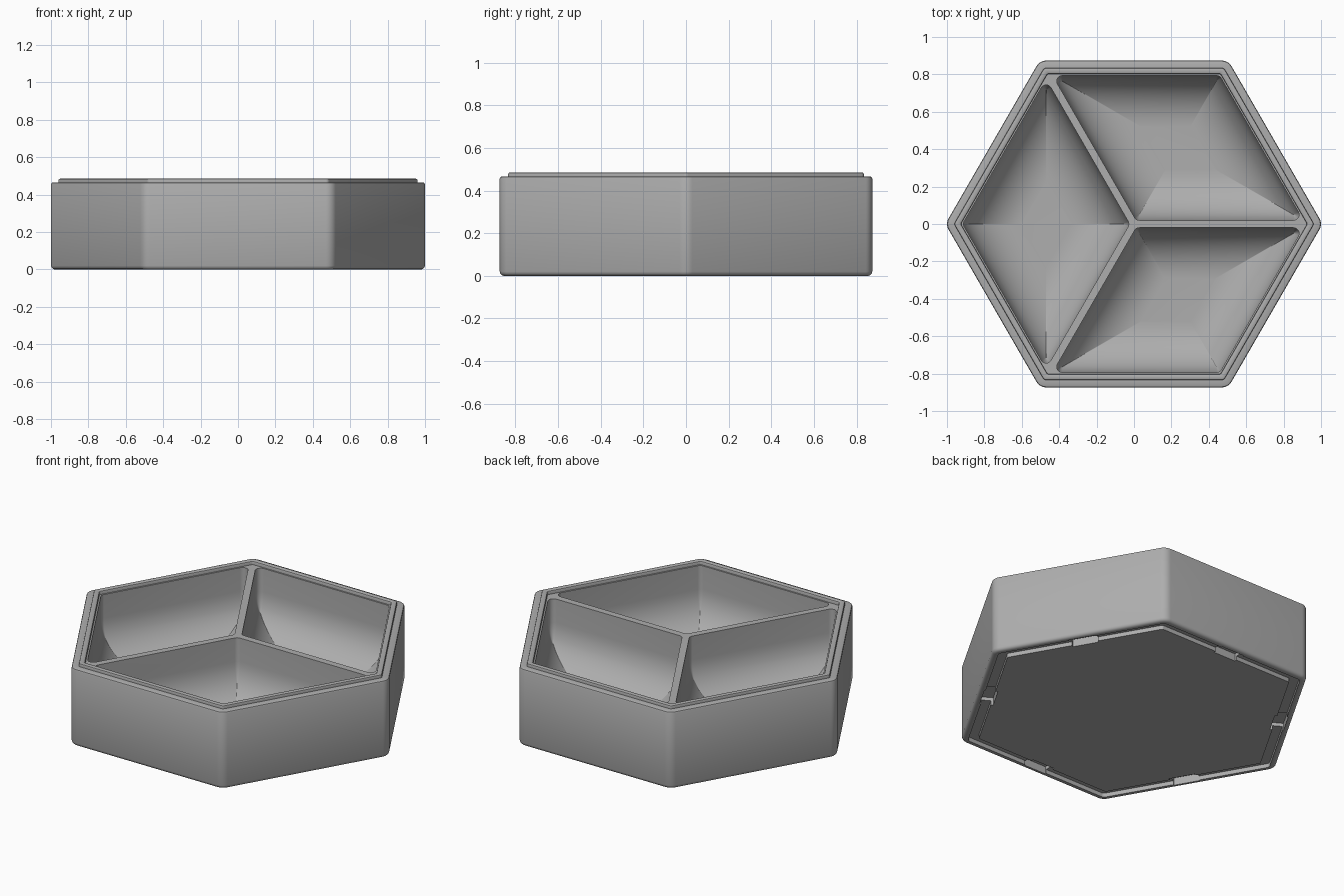
import bpy, bmesh, math
from mathutils import Vector

if "Cube" in bpy.data.objects:
    bpy.data.objects.remove(bpy.data.objects["Cube"])

R3 = math.cos(math.radians(30))


def rounded_loop(corners, inset, radius, z, seg=6):
    """Convex counter-clockwise outline, moved inward, with rounded corners."""
    pts, n = [], len(corners)
    for i, c in enumerate(corners):
        a = (c - corners[i - 1]).normalized()
        b = (corners[(i + 1) % n] - c).normalized()
        turn = a.angle(b)
        centre = c + (b - a).normalized() * (inset + radius) / math.cos(turn / 2)
        start = math.atan2(-a.x, a.y)
        for k in range(seg + 1):
            t = start + turn * k / seg
            pts.append((centre.x + radius * math.cos(t), centre.y + radius * math.sin(t), z))
    return pts


def loft(name, loops, mat):
    """Closed solid through a stack of equal-length loops."""
    bm = bmesh.new()
    rings = [[bm.verts.new(p) for p in loop] for loop in loops]
    for lo, hi in zip(rings, rings[1:]):
        for i in range(len(lo)):
            j = (i + 1) % len(lo)
            bm.faces.new((lo[i], lo[j], hi[j], hi[i]))
    bm.faces.new(rings[0][::-1])
    bm.faces.new(rings[-1])
    bmesh.ops.recalc_face_normals(bm, faces=bm.faces[:])
    me = bpy.data.meshes.new(name)
    bm.to_mesh(me)
    bm.free()
    me.materials.append(mat)
    ob = bpy.data.objects.new(name, me)
    bpy.context.collection.objects.link(ob)
    return ob


def polar(r, deg):
    return Vector((r * math.cos(math.radians(deg)), r * math.sin(math.radians(deg))))


grey = bpy.data.materials.new("grey_plastic")
grey.diffuse_color = (0.42, 0.42, 0.42, 1)
grey.use_nodes = True
grey.node_tree.nodes["Principled BSDF"].inputs["Base Color"].default_value = grey.diffuse_color

# Hexagonal body: base panel, stacking groove, wall, raised lip, recessed top
hexagon = [polar(0.8735 / R3, 60 * i) for i in range(6)]
profile = [(0.09, 0.0), (0.09, 0.025), (0.035, 0.025), (0.035, 0.0), (0.02, 0.0),
           (0.010, 0.003), (0.003, 0.010), (0, 0.02), (0, 0.456), (0.003, 0.463),
           (0.010, 0.466), (0.04, 0.466), (0.04, 0.477), (0.042, 0.483), (0.048, 0.485),
           (0.065, 0.485), (0.070, 0.482), (0.072, 0.477), (0.072, 0.463)]
tray = loft("tray", [rounded_loop(hexagon, d, max(0.06 - d, 0.012), z) for d, z in profile], grey)

# Rhombic compartments with a wide fillet around the floor
cutters = []
FLOOR, FILLET, INNER = 0.05, 0.27, 0.3867
for deg in (180, 300, 60):
    centre = polar(0.4067 / R3, deg)
    rhombus = [centre + polar(INNER / (R3 if i % 2 == 0 else 0.5), deg + 90 * i) for i in range(4)]
    steps = [(FILLET * (1 - math.sin(a)), FLOOR + FILLET * (1 - math.cos(a)))
             for a in (math.radians(90 * k / 14) for k in range(15))]
    steps.append((0, 0.6))
    cutters.append(loft("compartment_cutter",
                        [rounded_loop(rhombus, d, max(0.03 - d, 0.002), z) for d, z in steps], grey))

# Clip notches in the underside groove, one per side
for i in range(6):
    n, t = polar(1, 30 + 60 * i), polar(1, 120 + 60 * i)
    quad = [n * r + t * s for r, s in ((0.77, -0.075), (0.845, -0.075), (0.845, 0.075), (0.77, 0.075))]
    cutters.append(loft("notch_cutter", [[(p.x, p.y, z) for p in quad] for z in (-0.05, 0.045)], grey))

bpy.context.view_layer.objects.active = tray
tray.select_set(True)
for c in cutters:
    mod = tray.modifiers.new("cut", 'BOOLEAN')
    mod.operation, mod.solver, mod.object = 'DIFFERENCE', 'EXACT', c
    bpy.ops.object.modifier_apply(modifier=mod.name)
    bpy.data.objects.remove(c)

bpy.ops.object.select_all(action='DESELECT')
tray.select_set(True)
bpy.ops.object.shade_smooth_by_angle(angle=math.radians(30))
